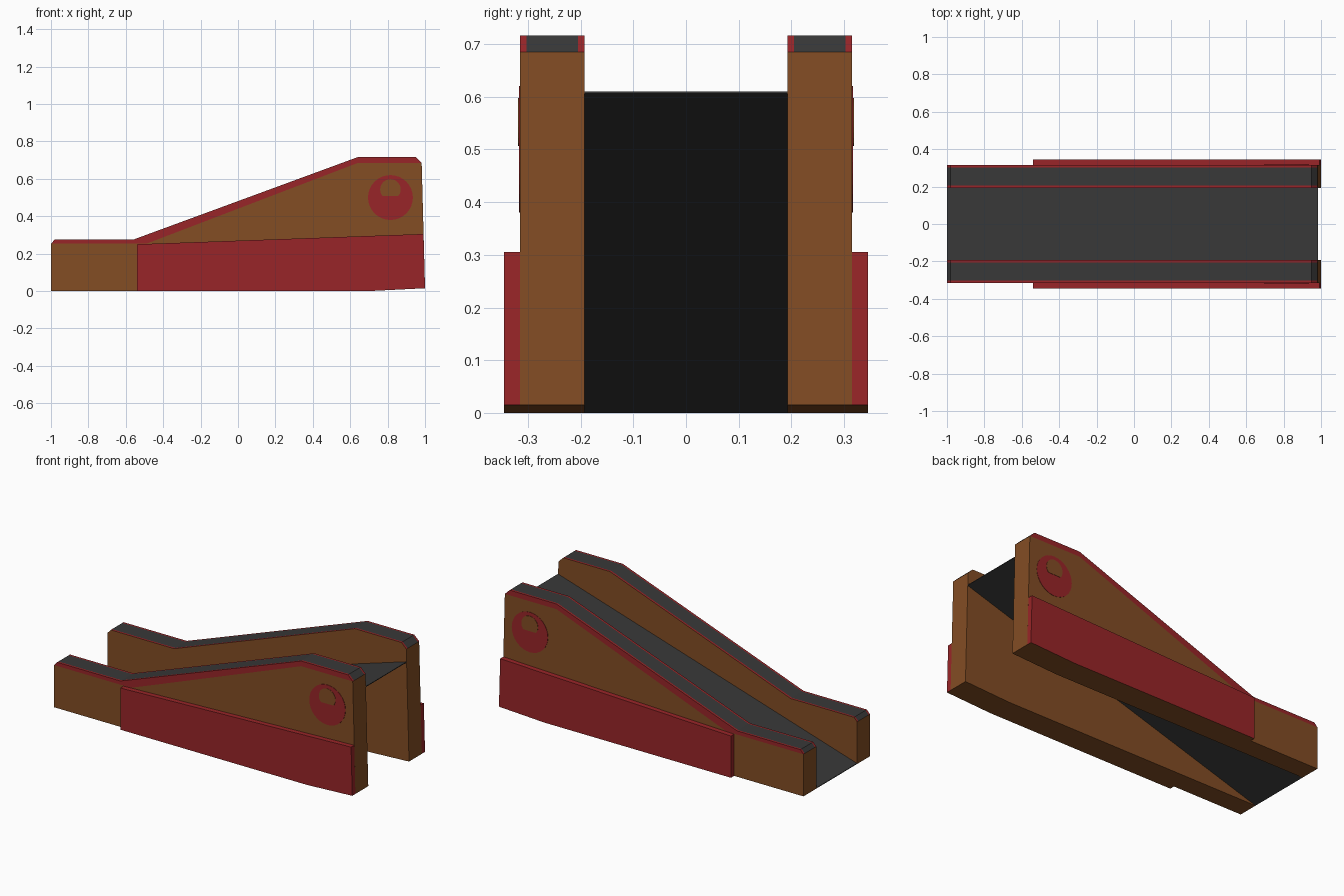
import bpy, bmesh, math

if "Cube" in bpy.data.objects:
    bpy.data.objects.remove(bpy.data.objects["Cube"])


def material(name, srgb):
    m = bpy.data.materials.new(name)
    lin = [((c / 255 + 0.055) / 1.055) ** 2.4 for c in srgb]
    m.diffuse_color = (*lin, 1)
    m.use_nodes = True
    m.node_tree.nodes["Principled BSDF"].inputs["Base Color"].default_value = m.diffuse_color
    return m


brown = material("brown", (131, 77, 36))
red = material("red", (153, 37, 40))
grey = material("dark grey", (56, 56, 56))
MATS = [brown, red, grey]
BROWN, RED, GREY = 0, 1, 2


def finish(bm, name):
    bmesh.ops.recalc_face_normals(bm, faces=bm.faces[:])
    me = bpy.data.meshes.new(name)
    bm.to_mesh(me)
    bm.free()
    for m in MATS:
        me.materials.append(m)
    ob = bpy.data.objects.new(name, me)
    bpy.context.collection.objects.link(ob)
    return ob


def prism(name, profile, y0, y1, color, under=None):
    """Extrude an x-z profile along y."""
    bm = bmesh.new()
    a, b = ([bm.verts.new((x, y, z)) for x, z in profile] for y in (y0, y1))
    n = len(profile)
    bm.faces.new(a)
    bm.faces.new(b)
    for i in range(n):
        j = (i + 1) % n
        bm.faces.new((a[i], a[j], b[j], b[i]))
    bmesh.ops.recalc_face_normals(bm, faces=bm.faces[:])
    for f in bm.faces:
        f.normal_update()
        f.material_index = under if under is not None and f.normal.z < -0.9 else color
    return finish(bm, name)


INNER, OUTER, PANEL = 0.193, 0.315, 0.345
WALL = [(-1, 0), (-1, 0.253), (-0.98, 0.275), (-0.56, 0.275), (0.64, 0.716),
        (0.95, 0.716), (0.982, 0.685), (1, 0.015), (0.7, 0)]


def side_wall(name, s):
    bm = bmesh.new()
    rings = [[bm.verts.new((x, s * y, z)) for x, z in WALL]
             for y in (INNER, INNER + 0.012, OUTER - 0.012, OUTER)]
    n = len(WALL)
    # top strips: red edge, grey middle, red edge; everything else brown
    for k in range(3):
        for i in range(n):
            j = (i + 1) % n
            f = bm.faces.new((rings[k][i], rings[k][j], rings[k + 1][j], rings[k + 1][i]))
            if 1 <= i <= 5:
                f.material_index = GREY if k == 1 else RED
    bm.faces.new(rings[0])
    # outer face with a red band under the top edge
    p = rings[3]
    q1 = bm.verts.new((-0.49, s * OUTER, 0.253))
    q2 = bm.verts.new((0.64, s * OUTER, 0.685))
    bm.faces.new((p[0], p[1], q1, q2, p[6], p[7], p[8]))
    for band in ((p[1], p[2], p[3], q1), (p[3], p[4], q2, q1), (p[4], p[5], p[6], q2)):
        bm.faces.new(band).material_index = RED
    return finish(bm, name)


def disc(cx, cz, r, floor=-9, n=32):
    pts = [(cx + r * math.cos(2 * math.pi * i / n), cz + r * math.sin(2 * math.pi * i / n))
           for i in range(n)]
    return [(x, max(z, floor + 0.0001 * i)) for i, (x, z) in enumerate(pts)]


for s, side in ((-1, "front"), (1, "back")):
    side_wall(side + "_side_wall", s)
    # raised lower panel
    prism(side + "_lower_panel",
          [(-0.54, 0), (-0.54, 0.25), (0.992, 0.305), (1, 0.015), (0.7, 0)],
          s * OUTER, s * PANEL, RED, under=BROWN)
    # painted ball with a highlight
    prism(side + "_ball_mark", disc(0.815, 0.5, 0.12), s * (OUTER - 0.001), s * (OUTER + 0.002), RED)
    prism(side + "_ball_highlight", disc(0.815, 0.543, 0.055, 0.505),
          s * (OUTER + 0.001), s * (OUTER + 0.004), BROWN)

# sloping ramp sheet between the walls
prism("ramp", [(-1, 0), (-1, 0.004), (0.985, 0.61), (0.985, 0.606)], -INNER, INNER, GREY)
